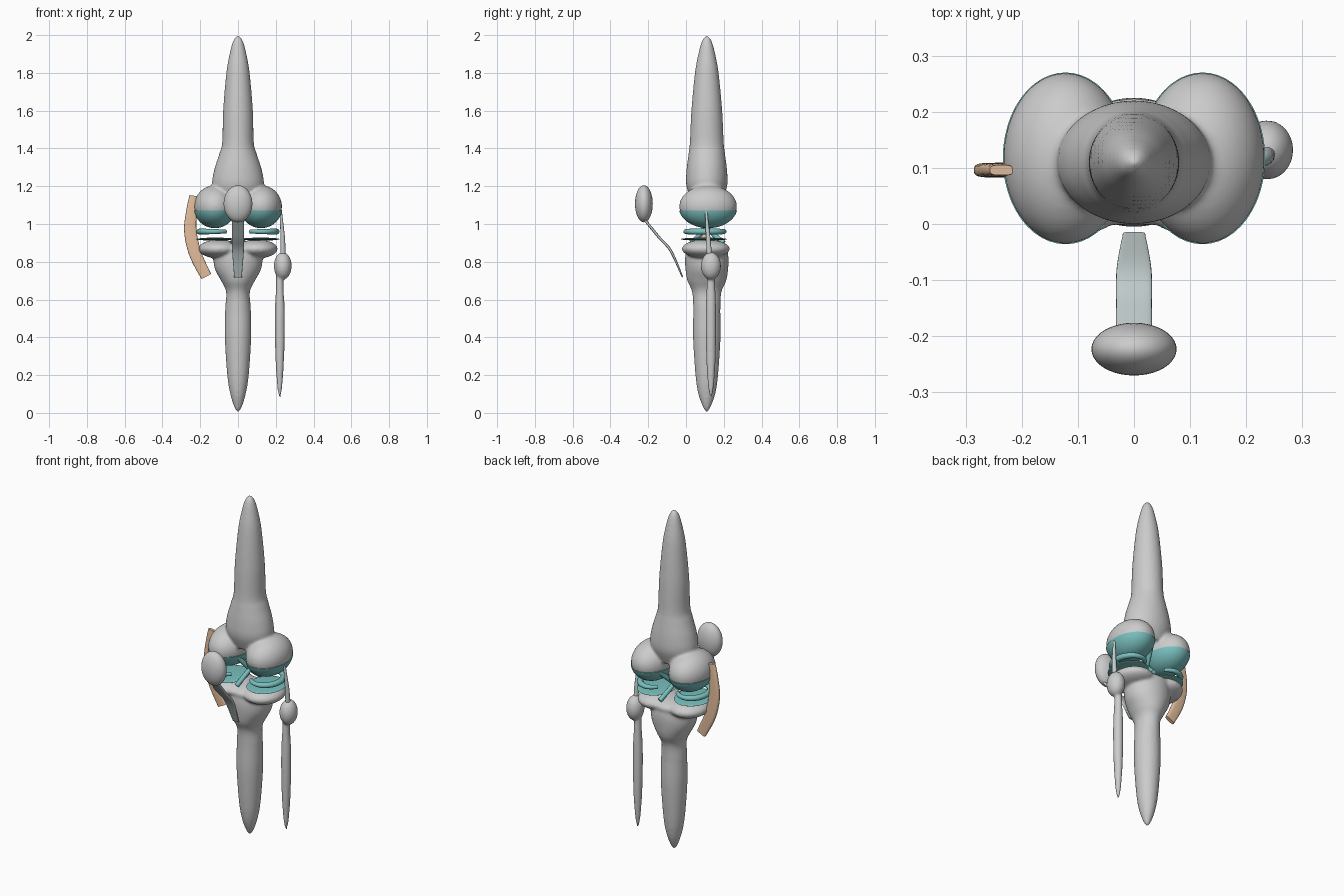
import bpy, bmesh, math
from mathutils import Vector, Matrix

if "Cube" in bpy.data.objects:
    bpy.data.objects.remove(bpy.data.objects["Cube"])

def material(name, rgb):
    m = bpy.data.materials.new(name)
    m.diffuse_color = (*rgb, 1)
    m.use_nodes = True
    m.node_tree.nodes["Principled BSDF"].inputs["Base Color"].default_value = m.diffuse_color
    return m

TEAL = material("cartilage_teal", (0.19, 0.53, 0.52))
TAN = material("ligament_tan", (0.78, 0.52, 0.34))
PALE = material("tendon_grey", (0.55, 0.62, 0.62))

def finish(name, bm, mat=None, blend=0, angle=50):
    bmesh.ops.recalc_face_normals(bm, faces=bm.faces[:])
    me = bpy.data.meshes.new(name)
    bm.to_mesh(me)
    bm.free()
    ob = bpy.data.objects.new(name, me)
    bpy.context.collection.objects.link(ob)
    if mat:
        me.materials.append(mat)
    if blend:
        r = ob.modifiers.new("fuse", 'REMESH')
        r.mode, r.voxel_size, r.use_smooth_shade = 'VOXEL', 0.007, True
        s = ob.modifiers.new("soften", 'SMOOTH')
        s.factor, s.iterations = 0.5, blend
    else:
        bpy.ops.object.select_all(action='DESELECT')
        bpy.context.view_layer.objects.active = ob
        ob.select_set(True)
        bpy.ops.object.shade_smooth_by_angle(angle=math.radians(angle))
    return ob

def ellipsoid(bm, c, r, seg=40):
    mat = Matrix.Translation(c) @ Matrix.Diagonal((*r, 1))
    return bmesh.ops.create_uvsphere(bm, u_segments=seg, v_segments=seg // 2, radius=1, matrix=mat)

def spline(pts, steps=8):
    """Catmull-Rom through tuples of any length."""
    p = [pts[0]] + list(pts) + [pts[-1]]
    out = []
    for i in range(1, len(p) - 2):
        for s in range(steps):
            t = s / steps
            out.append(tuple(0.5 * (2*b + (c-a)*t + (2*a-5*b+4*c-d)*t*t + (3*b-a-3*c+d)*t**3)
                             for a, b, c, d in zip(*p[i-1:i+3])))
    return out + [tuple(pts[-1])]

def sweep(bm, keys, side, n=20, power=1.0, steps=8):
    """keys: (x, y, z, half width along side, half thickness)."""
    path = spline(keys, steps)
    rings = []
    for i, k in enumerate(path):
        t = (Vector(path[min(i+1, len(path)-1)][:3]) - Vector(path[max(i-1, 0)][:3])).normalized()
        u = Vector(side)
        u = (u - t * u.dot(t)).normalized()
        v = t.cross(u)
        ring = []
        for j in range(n):
            c, s = math.cos(math.tau*j/n), math.sin(math.tau*j/n)
            c, s = (math.copysign(abs(q)**power, q) for q in (c, s))
            ring.append(bm.verts.new(Vector(k[:3]) + u*c*k[3] + v*s*k[4]))
        rings.append(ring)
    for a, b in zip(rings, rings[1:]):
        for j in range(n):
            bm.faces.new((a[j], a[(j+1) % n], b[(j+1) % n], b[j]))
    bm.faces.new(rings[0])
    bm.faces.new(rings[-1])

def shaft(bm, profile, x, y):
    sweep(bm, [(x, y, z, a, b) for z, a, b in profile], (1, 0, 0), 32)

# Femur: tapered shaft, flared end and two condyles
bm = bmesh.new()
shaft(bm, [(2.0, .004, .004), (1.97, .026, .026), (1.9, .045, .045), (1.8, .062, .063),
           (1.6, .079, .082), (1.43, .084, .09), (1.37, .1, .097), (1.28, .128, .108),
           (1.2, .136, .108), (1.12, .1, .08)], 0, .11)
CONDYLES = [(-.122, .117, 1.093), (.122, .117, 1.093)]
R = (.111, .153, .112)
for c in CONDYLES:
    ellipsoid(bm, c, R)
finish("femur", bm, blend=14)

# Tibia: shaft, flare and the two-lobed plateau
bm = bmesh.new()
shaft(bm, [(.003, .004, .004), (.03, .02, .02), (.1, .041, .045), (.2, .057, .06), (.4, .07, .073),
           (.55, .068, .072), (.64, .063, .078), (.7, .09, .103), (.76, .122, .113),
           (.82, .13, .115), (.88, .12, .105)], 0, .11)
for s in (-1, 1):
    ellipsoid(bm, (s*.1, .105, .868), (.11, .127, .05))
ellipsoid(bm, (0, .11, .865), (.16, .115, .04))
finish("tibia", bm, blend=10)

# Fibula: oval head on a slender shaft
bm = bmesh.new()
ellipsoid(bm, (.237, .132, .778), (.047, .053, .073))
shaft(bm, [(.08, .003, .003), (.13, .012, .014), (.25, .021, .023), (.4, .026, .027),
           (.55, .026, .027), (.66, .02, .023), (.75, .02, .02)], .221, .132)
finish("fibula", bm, blend=4)

# Patella and its tendon
bm = bmesh.new()
ellipsoid(bm, (0, -.223, 1.107), (.076, .047, .098))
finish("patella", bm)
bm = bmesh.new()
sweep(bm, [(0, -.225, 1.03, .032, .007), (0, -.145, .932, .032, .007),
           (0, -.08, .857, .031, .007), (0, -.018, .718, .02, .004)], (1, 0, 0), power=.5)
finish("patellar_tendon", bm, PALE)

for label, sx, c in (("medial", -1, CONDYLES[0]), ("lateral", 1, CONDYLES[1])):
    # Cartilage cap: lower part of a slightly larger condyle
    bm = bmesh.new()
    ellipsoid(bm, c, [r + .003 for r in R], 48)
    bmesh.ops.bisect_plane(bm, geom=bm.verts[:] + bm.edges[:] + bm.faces[:], plane_co=(0, 0, 1.072),
                           plane_no=(0, 0, 1), clear_outer=True)
    bmesh.ops.holes_fill(bm, edges=[e for e in bm.edges if e.is_boundary])
    finish(label + "_femoral_cartilage", bm, TEAL)

    # Meniscus: C-shaped ring open towards the middle
    bm = bmesh.new()
    keys = []
    for i in range(13):
        a = math.radians(45 + 270*i/12)
        w = .01 + .006*math.sin(math.pi*i/12)
        keys.append((sx*(.122 - .08*math.cos(a)), .1 + .1*math.sin(a), .96, w, w*1.1))
    sweep(bm, keys, (0, 0, 1), 14, steps=4)
    finish(label + "_meniscus", bm, TEAL)

    # Thin cartilage disc on the plateau
    bm = bmesh.new()
    ellipsoid(bm, (sx*.12, .095, .92), (.1, .122, .008))
    finish(label + "_tibial_cartilage", bm, TEAL)

# Crossing ligaments in the notch
for name, pts in (("anterior_cruciate", [(-.03, .03, .9), (.0, .1, .97), (.04, .19, 1.06)]),
                  ("posterior_cruciate", [(.03, .2, .9), (.0, .12, .97), (-.04, .05, 1.06)])):
    bm = bmesh.new()
    sweep(bm, [(*p, .013, .013) for p in pts], (1, 0, 0), 14)
    finish(name, bm, TEAL)

# Collateral ligaments
bm = bmesh.new()
sweep(bm, [(-.236, .096, 1.15, .021, .009), (-.246, .096, 1.07, .028, .012), (-.252, .096, .96, .033, .013),
           (-.225, .096, .84, .033, .013), (-.168, .096, .722, .029, .01)], (1, 0, 0), power=.6)
finish("medial_collateral_ligament", bm, TAN)
bm = bmesh.new()
sweep(bm, [(.222, .105, 1.12, .004, .005), (.23, .11, 1.02, .008, .008),
           (.237, .118, .92, .012, .012), (.238, .125, .82, .014, .014)], (1, 0, 0), 14)
finish("lateral_collateral_ligament", bm, PALE)
